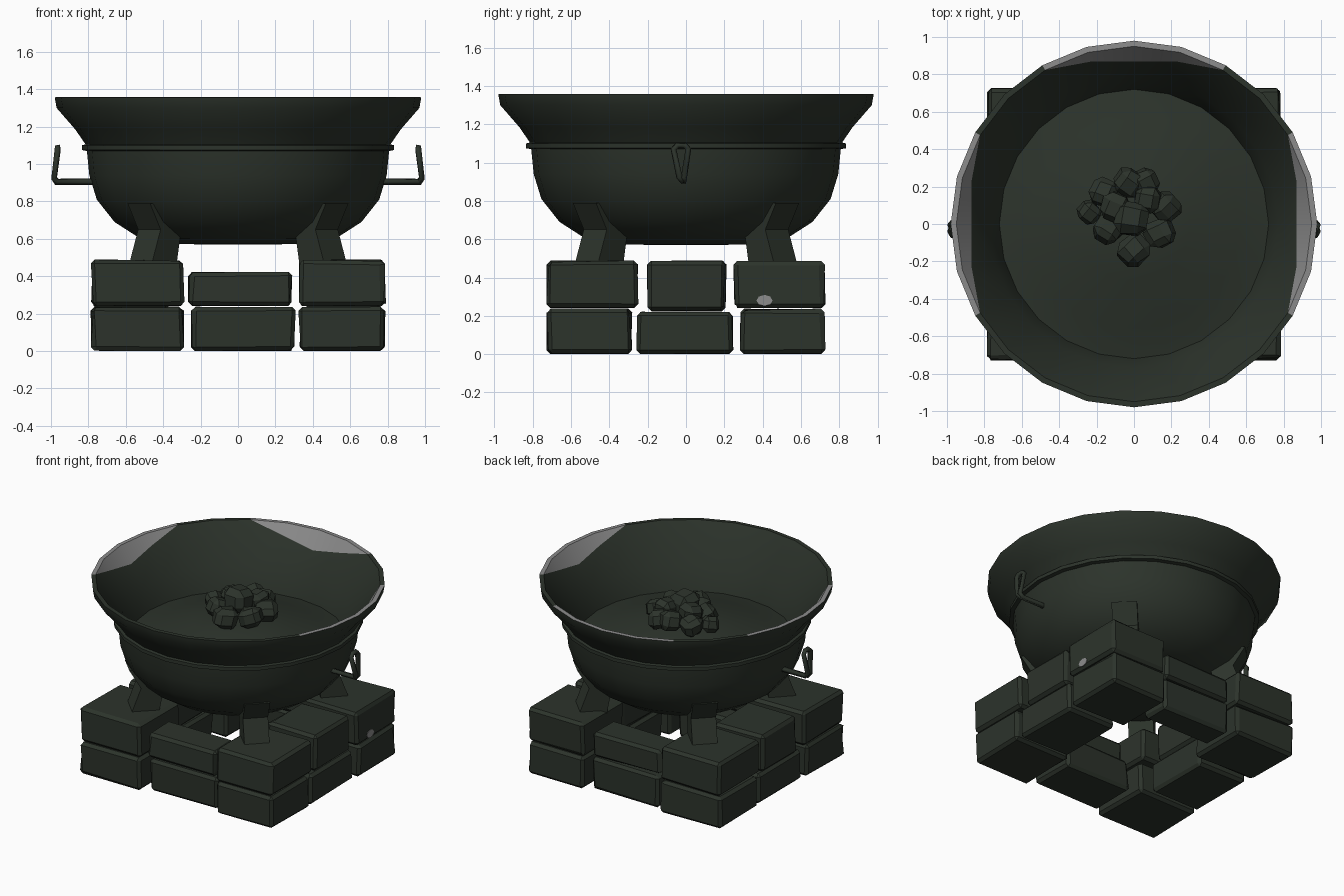
import bpy, bmesh, math, random
from mathutils import Vector

if "Cube" in bpy.data.objects:
    bpy.data.objects.remove(bpy.data.objects["Cube"])
random.seed(4)


def material(name, rgb):
    m = bpy.data.materials.new(name)
    m.diffuse_color = (*rgb, 1)
    m.use_nodes = True
    m.node_tree.nodes["Principled BSDF"].inputs["Base Color"].default_value = m.diffuse_color
    return m


DARK = material("dark_green_grey", (0.025, 0.033, 0.024))
GREY = material("worn_grey", (0.26, 0.26, 0.26))


def finish(bm, name, smooth=False):
    bmesh.ops.recalc_face_normals(bm, faces=bm.faces)
    me = bpy.data.meshes.new(name)
    bm.to_mesh(me)
    bm.free()
    ob = bpy.data.objects.new(name, me)
    bpy.context.collection.objects.link(ob)
    me.materials.append(DARK)
    me.materials.append(GREY)
    if smooth:
        bpy.ops.object.select_all(action='DESELECT')
        ob.select_set(True)
        bpy.context.view_layer.objects.active = ob
        bpy.ops.object.shade_smooth_by_angle(angle=math.radians(32))
    return ob


# Bowl: outer wall, band, flared rim, inner wall and mounded ash bed
SEG = 24
WALL_TOP, WALL_LOW = (0.95, 1.358), (0.77, 1.10)


def wear(a):
    """Depth of the worn patch below the rim at left, right and back."""
    best = 0
    for c in (0, math.pi / 2, math.pi):
        d = math.atan2(math.sin(a - c), math.cos(a - c))
        if abs(d) < 0.5:
            best = max(best, WALL_TOP[0] - 0.868 / math.cos(d))
    return best


profile = [(0.38, 0.572), (0.52, 0.60), (0.66, 0.69), (0.755, 0.81), (0.795, 0.94),
           (0.808, 1.07), (0.835, 1.075), (0.835, 1.10), (0.815, 1.105), (0.87, 1.185),
           (0.97, 1.30), (0.98, 1.357), WALL_TOP, "wear", WALL_LOW,
           (0.72, 0.94), (0.56, 0.97), (0.30, 1.06)]
bm = bmesh.new()
rings = []
slope = (WALL_TOP[1] - WALL_LOW[1]) / (WALL_TOP[0] - WALL_LOW[0])
for p in profile:
    ring = []
    for i in range(SEG):
        a = 2 * math.pi * i / SEG
        if p == "wear":
            d = wear(a)
            r, z = WALL_TOP[0] - d, WALL_TOP[1] - d * slope
        else:
            r, z = p
        ring.append(bm.verts.new((r * math.cos(a), r * math.sin(a), z)))
    rings.append(ring)
wear_row = profile.index("wear")
for k in range(len(rings) - 1):
    for i in range(SEG):
        j = (i + 1) % SEG
        f = bm.faces.new((rings[k][i], rings[k][j], rings[k + 1][j], rings[k + 1][i]))
        # worn patch on the inner wall and on the rim above it
        worn = wear(2 * math.pi * (i + 0.5) / SEG) > 0
        f.material_index = 1 if worn and k in (wear_row - 1, wear_row - 2) else 0
for ring, z in ((rings[0], 0.57), (rings[-1], 1.09)):
    c = bm.verts.new((0, 0, z))
    for i in range(SEG):
        bm.faces.new((ring[i], ring[(i + 1) % SEG], c))
bmesh.ops.remove_doubles(bm, verts=bm.verts, dist=0.0005)
finish(bm, "bowl", True)


# Rough stone blocks
def block(name, x0, x1, y0, y1, z0, z1):
    bm = bmesh.new()
    bmesh.ops.create_cube(bm, size=1)
    c = Vector(((x0 + x1) / 2, (y0 + y1) / 2, (z0 + z1) / 2))
    s = (x1 - x0, y1 - y0, z1 - z0)
    for v in bm.verts:
        v.co = Vector([c[i] + v.co[i] * (s[i] - random.uniform(0, 0.025 if i < 2 else 0.01))
                       for i in range(3)])
    bmesh.ops.bevel(bm, geom=bm.edges[:], offset=0.02, segments=1, affect='EDGES')
    # chipped corners
    for v in bm.verts:
        if random.random() < 0.3:
            v.co += (c - v.co) * random.uniform(0, 0.06)
        v.co.z = max(v.co.z, 0)
    return finish(bm, name)


blocks = {}
for sx, xn in ((-1, "left"), (1, "right")):
    xs = sorted((sx * (0.285 if sx < 0 else 0.32), sx * 0.79))
    for sy, yn in ((-1, "front"), (1, "back")):
        for z0, z1, zn, y_in in ((0, 0.238, "lower", 0.278), (0.24, 0.49, "upper", 0.245)):
            n = f"{zn}_{yn}_{xn}_corner_stone"
            blocks[n] = block(n, *xs, *sorted((sy * y_in, sy * 0.73)), z0, z1)
    xm = sorted((sx * 0.36, sx * 0.775))
    block(f"lower_{xn}_middle_stone", *xm, -0.262, 0.25, 0, 0.222)
    block(f"upper_{xn}_middle_stone", *xm, -0.205, 0.215, 0.222, 0.49)
for sy, yn, inner in ((-1, "front", 0.32), (1, "back", 0.45)):
    block(f"lower_{yn}_middle_stone", -0.255, 0.31, *sorted((sy * inner, sy * 0.685)), 0, 0.238)
    block(f"upper_{yn}_middle_stone", -0.27, 0.295, *sorted((sy * 0.43, sy * 0.685)), 0.24, 0.425)

# Small worn spot on the right side
bpy.context.view_layer.update()
hit, loc, nor, _ = blocks["upper_back_right_corner_stone"].ray_cast(
    Vector((2, 0.41, 0.28)), Vector((-1, 0, 0)))
if hit:
    bm = bmesh.new()
    bmesh.ops.create_cone(bm, cap_ends=True, segments=8, radius1=0.042, radius2=0.042, depth=0.006)
    for v in bm.verts:
        v.co.x *= 0.7
    rot = nor.to_track_quat('Z', 'Y').to_matrix()
    if abs((rot @ Vector((1, 0, 0))).z) < 0.5:
        for v in bm.verts:
            v.co.x, v.co.y = -v.co.y, v.co.x
    for v in bm.verts:
        v.co = rot @ v.co + loc
    for f in bm.faces:
        f.material_index = 1
    finish(bm, "worn_spot")

# Legs: bent brackets on the diagonals, lying against the bowl
leg_profile = [(0.55, 0.46), (0.74, 0.46), (0.67, 0.65), (0.75, 0.79), (0.70, 0.79), (0.52, 0.62)]
for k in range(4):
    a = math.pi / 4 + k * math.pi / 2
    u, w = Vector((math.cos(a), math.sin(a), 0)), Vector((-math.sin(a), math.cos(a), 0))
    bm = bmesh.new()
    sides = [[bm.verts.new(u * r + w * s * 0.085 + Vector((0, 0, z))) for r, z in leg_profile]
             for s in (-1, 1)]
    n = len(leg_profile)
    bm.faces.new(sides[0])
    bm.faces.new(sides[1])
    for i in range(n):
        j = (i + 1) % n
        bm.faces.new((sides[0][i], sides[0][j], sides[1][j], sides[1][i]))
    finish(bm, f"leg_{k + 1}")

# Handles: a bent rod ending in a teardrop loop
path = [(0.76, -0.02, 0.905), (0.97, -0.02, 0.905), (0.983, -0.035, 0.925), (0.965, -0.065, 1.07),
        (0.963, -0.045, 1.09), (0.963, -0.005, 1.09), (0.965, 0.012, 1.07), (0.983, -0.01, 0.925),
        (0.965, -0.01, 0.905), (0.76, -0.01, 0.905)]
for sx, xn in ((-1, "left"), (1, "right")):
    cu = bpy.data.curves.new(f"{xn}_handle", 'CURVE')
    cu.dimensions = '3D'
    cu.bevel_depth = 0.018
    cu.bevel_resolution = 0
    cu.use_fill_caps = True
    sp = cu.splines.new('POLY')
    sp.points.add(len(path) - 1)
    for p, (x, y, z) in zip(sp.points, path):
        p.co = (x * sx, y, z, 1)
    cu.materials.append(DARK)
    bpy.context.collection.objects.link(bpy.data.objects.new(f"{xn}_handle", cu))

# Coals: chunky faceted lumps heaped in the middle
spots = [(-0.24, 0.06, 1.12, 0.07), (-0.16, 0.17, 1.13, 0.085), (-0.03, 0.22, 1.15, 0.09),
         (0.06, 0.22, 1.14, 0.085), (0.17, 0.09, 1.14, 0.09), (0.14, -0.05, 1.14, 0.09),
         (0.00, -0.14, 1.13, 0.095), (-0.14, -0.03, 1.13, 0.09), (-0.10, 0.09, 1.17, 0.09),
         (-0.01, 0.03, 1.20, 0.11), (0.07, 0.13, 1.18, 0.085)]
for k, (x, y, z, r) in enumerate(spots):
    bm = bmesh.new()
    bmesh.ops.create_cube(bm, size=1.6 * r)
    bmesh.ops.bevel(bm, geom=bm.edges[:], offset=0.4 * r, segments=1, affect='EDGES')
    turn = random.uniform(0, 6.28)
    tilt = Vector((random.uniform(-0.4, 0.4), random.uniform(-0.4, 0.4), 1)).to_track_quat('Z', 'Y')
    for v in bm.verts:
        cx, cy = math.cos(turn), math.sin(turn)
        p = Vector((v.co.x * cx - v.co.y * cy, v.co.x * cy + v.co.y * cx, v.co.z * 0.9))
        v.co = tilt @ (p * random.uniform(0.9, 1.1)) + Vector((x, y, z))
    finish(bm, f"coal_{k + 1}")
